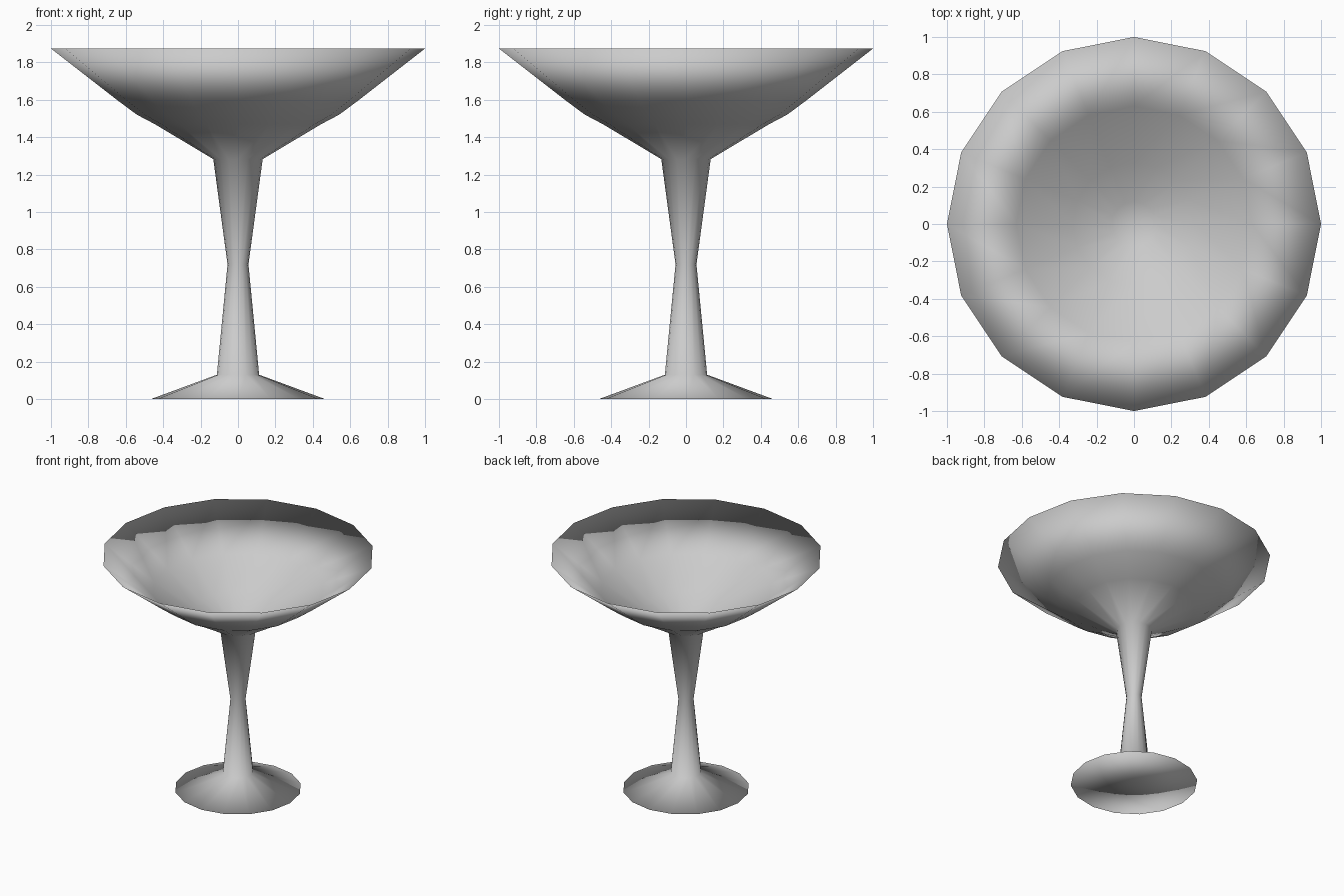
import bpy, bmesh, math

if "Cube" in bpy.data.objects:
    bpy.data.objects.remove(bpy.data.objects["Cube"])

SIDES = 16


def lathe(name, profile):
    """Spin a (radius, height) profile around z; radius 0 makes a pole."""
    bm = bmesh.new()
    rings = []
    for r, z in profile:
        if r == 0:
            rings.append([bm.verts.new((0, 0, z))] * SIDES)
        else:
            rings.append([bm.verts.new((r * math.cos(2 * math.pi * i / SIDES),
                                        r * math.sin(2 * math.pi * i / SIDES), z))
                          for i in range(SIDES)])
    for a, b in zip(rings, rings[1:]):
        for i in range(SIDES):
            j = (i + 1) % SIDES
            quad = list(dict.fromkeys((a[i], a[j], b[j], b[i])))
            bm.faces.new(quad).smooth = True
    bmesh.ops.recalc_face_normals(bm, faces=bm.faces)
    mesh = bpy.data.meshes.new(name)
    bm.to_mesh(mesh)
    bm.free()
    obj = bpy.data.objects.new(name, mesh)
    bpy.context.collection.objects.link(obj)
    return obj


# foot and pinched stem
foot_stem = [(0, 0), (0.465, 0), (0.113, 0.13), (0.056, 0.72), (0.132, 1.283)]
# outside of the bowl up to the rim
bowl_outside = [(0.445, 1.47), (0.54, 1.52), (0.64, 1.594), (1.0, 1.874)]
# thin-walled inside of the bowl down to its centre
bowl_inside = [(0.63, 1.60), (0.33, 1.43), (0.12, 1.32), (0, 1.30)]

lathe("goblet", foot_stem + bowl_outside + bowl_inside)
